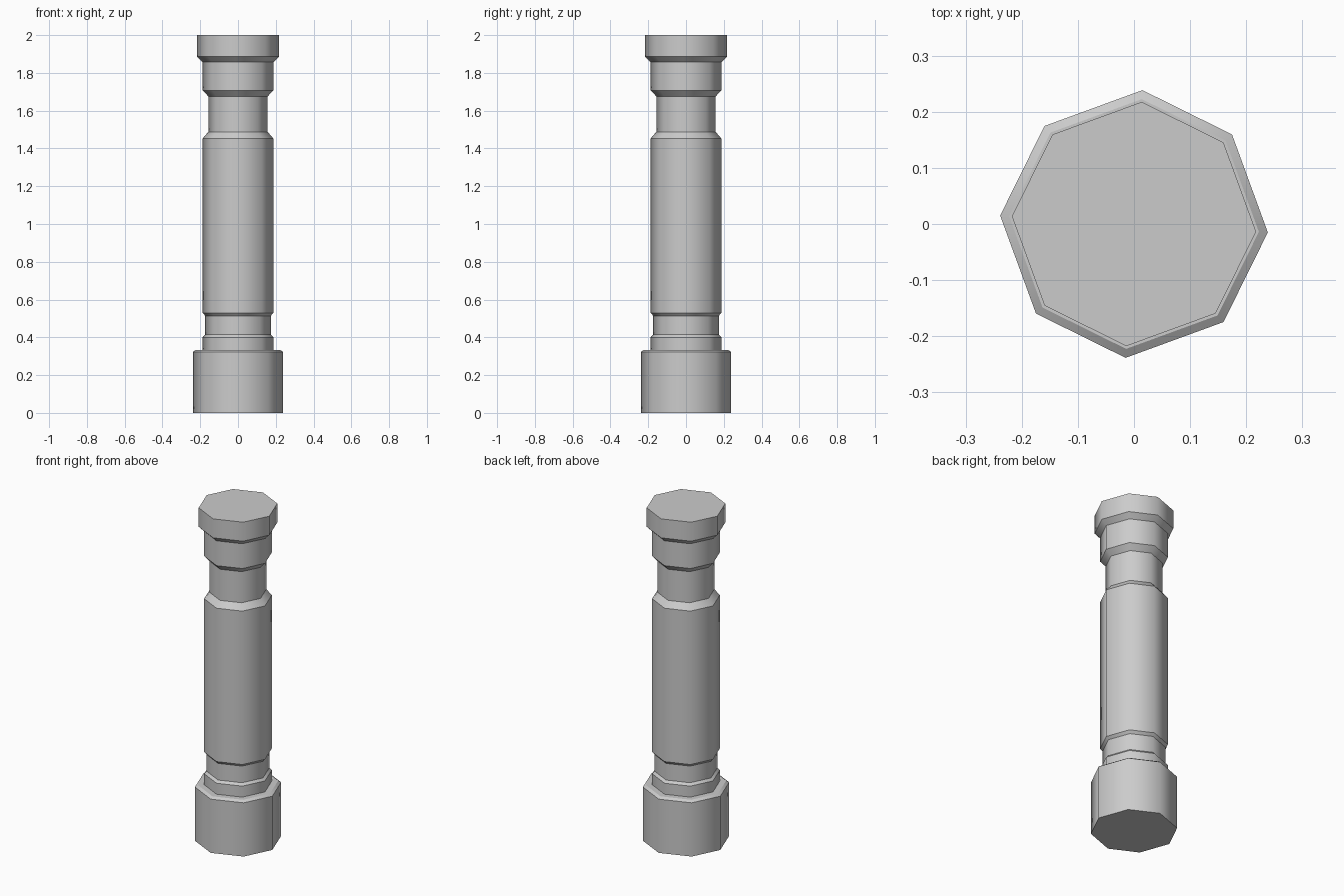
import bpy, bmesh
from math import cos, sin, radians

if "Cube" in bpy.data.objects:
    bpy.data.objects.remove(bpy.data.objects["Cube"])

# Slightly rotated octagonal cross-section
SIDES = 8
START = radians(-3.6)

# Column silhouette (radius, height), from foot to cap
PROFILE = [
    (0.239, 0.0), (0.239, 0.323), (0.223, 0.334),      # base block
    (0.188, 0.334), (0.188, 0.400), (0.174, 0.414),    # lower collar
    (0.174, 0.514), (0.188, 0.530),                    # lower groove
    (0.188, 1.452), (0.157, 1.488),                    # shaft
    (0.157, 1.675), (0.188, 1.708),                    # neck
    (0.188, 1.857), (0.218, 1.886), (0.218, 2.0),      # upper collar and cap
]


def corner(r, z, i):
    # every other corner sits a touch further in and round
    odd = i % 2
    a = START + radians(45 * i + odd)
    k = 0.99 if odd else 1.0
    return (r * k * cos(a), r * k * sin(a), z)


bm = bmesh.new()
rings = [[bm.verts.new(corner(r, z, i)) for i in range(SIDES)] for r, z in PROFILE]

# Side walls, smooth around the column
for lo, hi in zip(rings, rings[1:]):
    for i in range(SIDES):
        j = (i + 1) % SIDES
        bm.faces.new((lo[i], lo[j], hi[j], hi[i])).smooth = True

# Foot and top caps
bm.faces.new(rings[0][::-1])
bm.faces.new(rings[-1])

# Keep every horizontal ring crisp
for e in bm.edges:
    if abs(e.verts[0].co.z - e.verts[1].co.z) < 1e-5:
        e.smooth = False

mesh = bpy.data.meshes.new("column")
bm.to_mesh(mesh)
bm.free()
bpy.context.collection.objects.link(bpy.data.objects.new("column", mesh))
